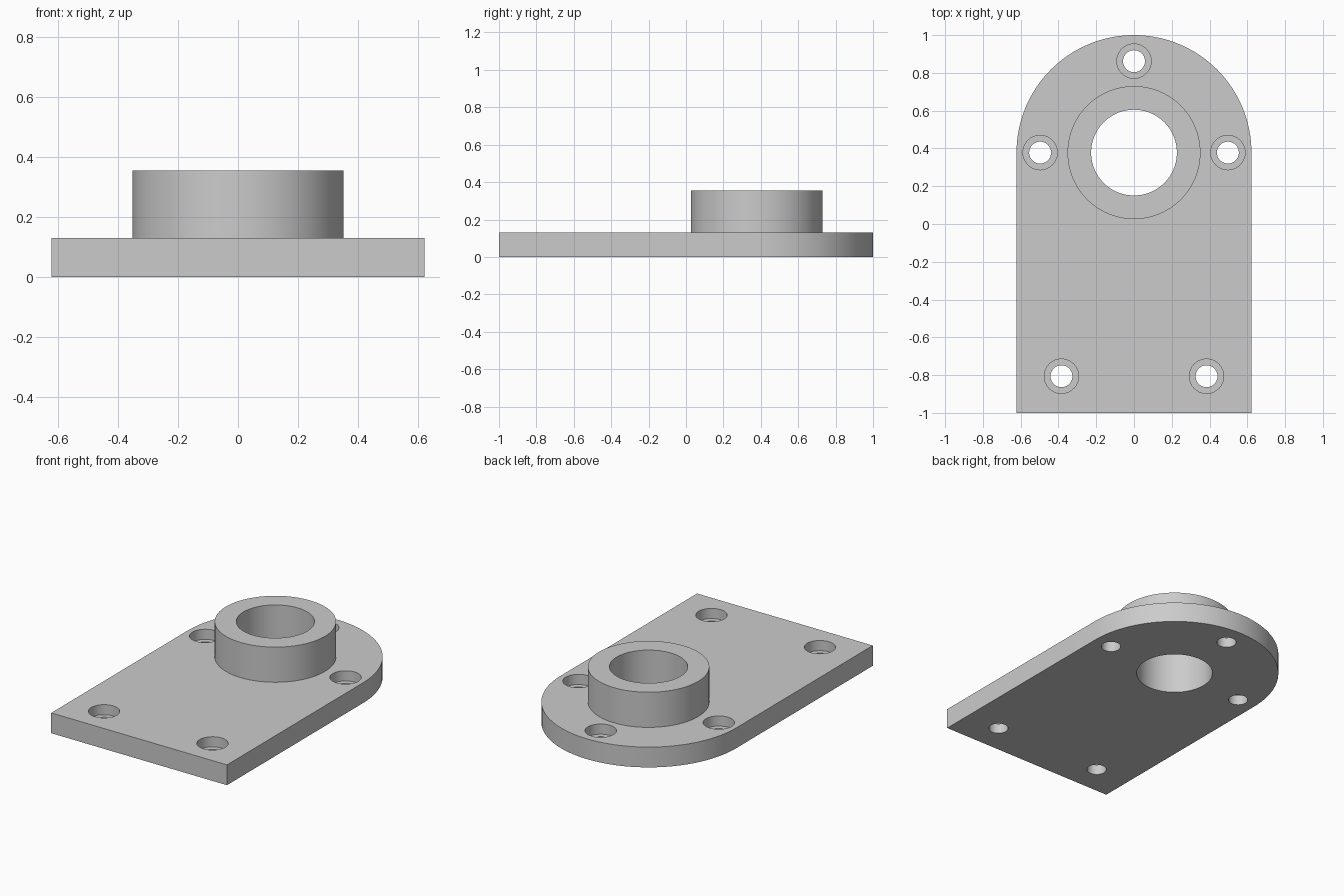
import bpy
import bmesh
from math import pi, sin, cos, radians

cube = bpy.data.objects.get("Cube")
if cube:
    bpy.data.objects.remove(cube, do_unlink=True)

# Main dimensions
HALF_WIDTH = 0.622
ARC_Y = 1 - HALF_WIDTH
PLATE_TOP = 0.13
BOSS_TOP = 0.355
BOSS_RADIUS, BORE_RADIUS = 0.352, 0.227
HOLE_RADIUS, RECESS_RADIUS, RECESS_FLOOR = 0.058, 0.091, 0.065
HOLES = [(0, 0.862), (-0.497, ARC_Y), (0.497, ARC_Y), (-0.384, -0.806), (0.384, -0.806)]

# Single plain material
grey = bpy.data.materials.new("plain grey")
grey.use_nodes = True
colour = (0.6, 0.6, 0.6, 1)
grey.diffuse_color = colour
grey.node_tree.nodes["Principled BSDF"].inputs["Base Color"].default_value = colour


def prism(name, outline, z0, z1):
    """Extrude a flat outline from z0 up to z1."""
    bm = bmesh.new()
    base = bm.faces.new([bm.verts.new((x, y, z0)) for x, y in outline])
    top = bmesh.ops.extrude_face_region(bm, geom=[base], use_keep_orig=True)["geom"]
    for v in top:
        if isinstance(v, bmesh.types.BMVert):
            v.co.z = z1
    bmesh.ops.recalc_face_normals(bm, faces=bm.faces)
    mesh = bpy.data.meshes.new(name)
    bm.to_mesh(mesh)
    bm.free()
    mesh.materials.append(grey)
    obj = bpy.data.objects.new(name, mesh)
    bpy.context.collection.objects.link(obj)
    return obj


def arc(x, y, radius, start, end, steps):
    angles = [start + (end - start) * i / steps for i in range(steps + 1)]
    return [(x + radius * cos(a), y + radius * sin(a)) for a in angles]


def cylinder(name, x, y, radius, z0, z1, sides=64):
    return prism(name, arc(x, y, radius, 0, 2 * pi, sides)[:-1], z0, z1)


def activate(obj):
    bpy.ops.object.select_all(action="DESELECT")
    obj.select_set(True)
    bpy.context.view_layer.objects.active = obj


def cut(obj, cutter):
    """Subtract the cutter, then discard it."""
    cutter.hide_render = True
    mod = obj.modifiers.new("cut", "BOOLEAN")
    mod.operation = "DIFFERENCE"
    mod.solver = "EXACT"
    mod.object = cutter
    activate(obj)
    bpy.ops.object.modifier_apply(modifier=mod.name)
    bpy.data.objects.remove(cutter, do_unlink=True)


# Base plate with one rounded end
outline = [(-HALF_WIDTH, -1), (HALF_WIDTH, -1)] + arc(0, ARC_Y, HALF_WIDTH, 0, pi, 64)
plate = prism("base_plate", outline, 0, PLATE_TOP)

# Raised round boss
boss = cylinder("round_boss", 0, ARC_Y, BOSS_RADIUS, PLATE_TOP, BOSS_TOP, 96)

# Central bore through both parts
for part in (plate, boss):
    cut(part, cylinder("bore_cutter", 0, ARC_Y, BORE_RADIUS, -0.1, 0.5, 96))

# Counterbored screw holes
for x, y in HOLES:
    cut(plate, cylinder("recess_cutter", x, y, RECESS_RADIUS, RECESS_FLOOR, 0.3))
    cut(plate, cylinder("hole_cutter", x, y, HOLE_RADIUS, -0.1, 0.3))

# Smooth round walls, crisp rims
for part in (plate, boss):
    activate(part)
    bpy.ops.object.shade_smooth_by_angle(angle=radians(30))
